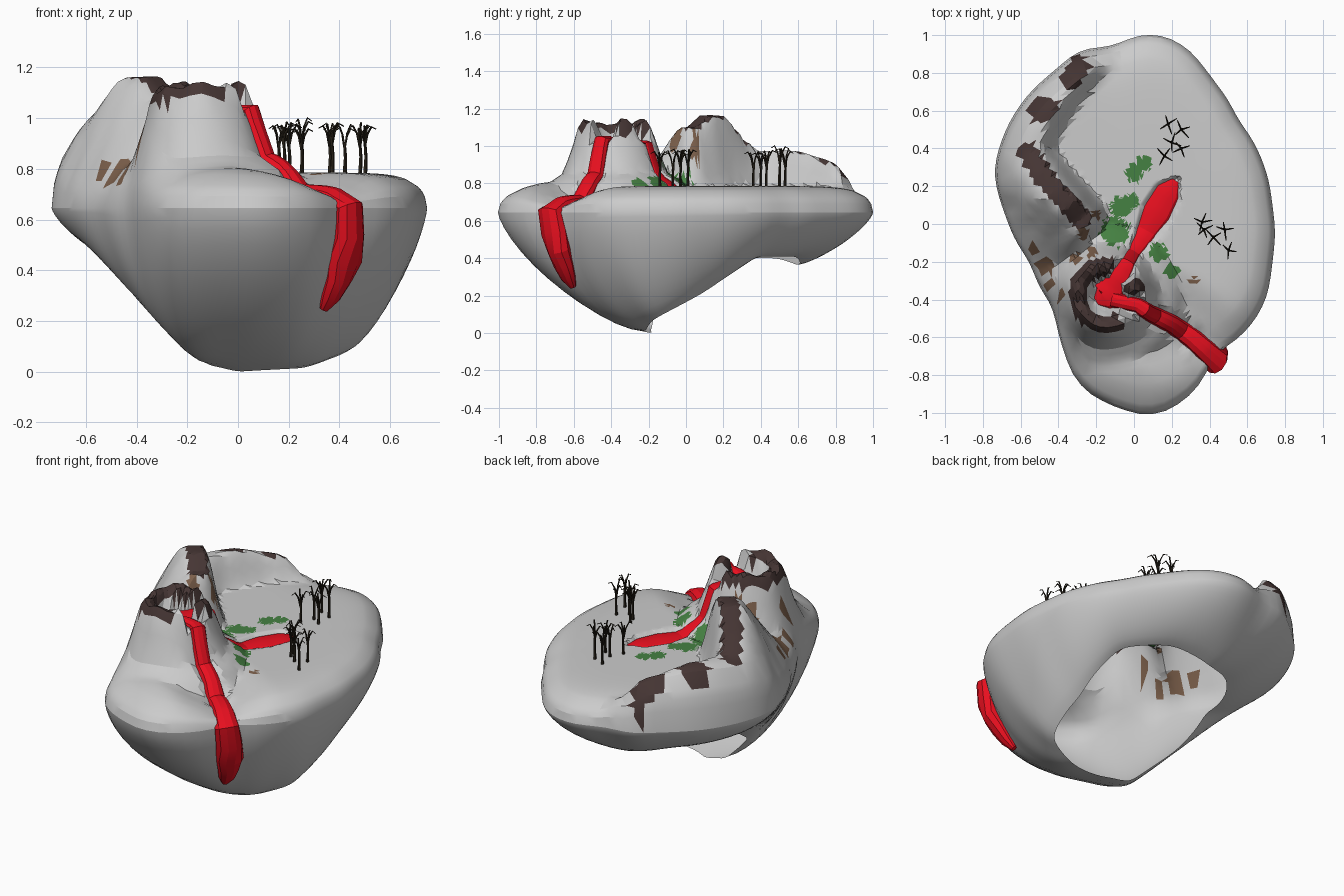
import bpy, bmesh, math, random
from mathutils import Vector

if "Cube" in bpy.data.objects:
    bpy.data.objects.remove(bpy.data.objects["Cube"])

random.seed(4)
CX, CY = 0.03, 0.10            # polar centre of the island
VX, VY = -0.15, -0.38          # crater centre

OUTLINE = [(.1, 1.01), (.26, .95), (.41, .77), (.55, .55), (.68, .33), (.73, .1), (.73, -.2), (.69, -.42),
           (.59, -.57), (.42, -.69), (.34, -.87), (.12, -1.02), (-.1, -.97), (-.3, -.85), (-.37, -.67),
           (-.42, -.45), (-.55, -.2), (-.68, .05), (-.74, .28), (-.69, .47), (-.58, .66), (-.42, .81),
           (-.27, .93), (-.13, .93), (-.03, .98)]
LIP = [(0, -.18, 0), (.27, -.21, .015), (.44, -.16, .08), (.46, .1, .22), (.41, .38, .41), (.21, .58, .41),
       (-.05, .6, .36), (-.25, .48, .4), (-.38, .15, .4), (-.35, -.08, .25), (-.13, -.18, .03)]
RIDGE = [(-.28, .03, 1.1), (-.34, .1, 1.165), (-.42, .18, 1.16), (-.5, .28, 1.04), (-.56, .38, .97),
         (-.52, .52, .98), (-.46, .62, .98), (-.38, .74, .95), (-.29, .84, .93), (-.22, .9, .85)]
CONE = [(0, 1.03), (.09, 1.03), (.115, 1.12), (.17, 1.14), (.195, 1.1), (.235, .98), (.28, .86), (.36, .81), (.46, .7)]
FLOW_E = [(-.12, -.4, .04), (.02, -.43, .04), (.08, -.47, .045), (.2, -.53, .05), (.3, -.6, .055), (.38, -.67, .06)]
FLOW_N = [(-.2, -.41, .02), (-.15, -.38, .085), (-.07, -.27, .05), (-.03, -.2, .035), (0, -.15, .032),
          (.05, -.07, .045), (.12, .06, .075), (.18, .17, .065), (.22, .23, .02)]


def lerp_table(tab, x):
    for (a, va), (b, vb) in zip(tab, tab[1:]):
        if x <= b:
            return va + (vb - va) * (x - a) / (b - a)
    return tab[-1][1]


def ring_table(pts, value):
    t = sorted((math.atan2(p[1] - CY, p[0] - CX), value(p)) for p in pts)
    return [(t[-1][0] - math.tau, t[-1][1])] + t + [(t[0][0] + math.tau, t[0][1])]


def ring(tab, th):
    return sum(lerp_table(tab, math.remainder(th + k * .04, math.tau)) for k in (-2, -1, 0, 1, 2)) / 5


def radius(p):
    return math.hypot(p[0] - CX, p[1] - CY)


T_OUT, T_LIP, T_LIPZ = ring_table(OUTLINE, radius), ring_table(LIP, radius), ring_table(LIP, lambda p: p[2])
RIM = .645


def sstep(a, b, x):
    t = min(1, max(0, (x - a) / (b - a)))
    return t * t * (3 - 2 * t)


def nearest(path, x, y):
    """Distance, foot point and interpolated third value along a path."""
    best = (9, 0, 0, 0)
    for a, b in zip(path, path[1:]):
        dx, dy = b[0] - a[0], b[1] - a[1]
        t = min(1, max(0, ((x - a[0]) * dx + (y - a[1]) * dy) / (dx * dx + dy * dy)))
        qx, qy = a[0] + t * dx, a[1] + t * dy
        d = math.hypot(x - qx, y - qy)
        if d < best[0]:
            best = (d, qx, qy, a[2] + t * (b[2] - a[2]))
    return best


def polar_v(x, y):
    return math.hypot(x - VX, y - VY), math.degrees(math.atan2(y - VY, x - VX))


def in_breach(a):
    return abs(a + 18) < 20 or abs(a - 56) < 18


# Land height: plateau, front lobe, ridge and crater cone
def land(x, y):
    de = nearest(FLOW_E[2:], x, y)[0]
    h = .785 - .07 * (1 - sstep(.02, .3, de)) + .03 * math.exp(-((x + .05) ** 2 + (y + .72) ** 2) / .05)
    d, qx, qy, top = nearest(RIDGE, x, y)
    out = max(0, (radius((x, y)) - radius((qx, qy))) / max(d, 1e-4))
    w = .15 + .28 * min(1, out)
    h += max(0, top - h) * (1 - sstep(.3 * (1 - out), 1, d / w))
    dv, a = polar_v(x, y)
    z = lerp_table(CONE, dv)
    if dv < .21:
        z = min(z, 1.04) if in_breach(a) else z + .012 * math.sin(a * .12) * sstep(.1, .13, dv)
    return max(h, z)


def top_z(x, y, groove=True):
    th = math.atan2(y - CY, x - CX)
    s = min(1, radius((x, y)) / ring(T_OUT, th))
    h = land(x, y)
    if groove:
        for path in (FLOW_E, FLOW_N):
            d, _, _, w = nearest(path, x, y)
            h -= .03 * (1 - sstep(.7, 1.35, d / w))
    n = 9 + 6 * sstep(1.8, 2.1, th)
    return RIM + (h - RIM) * math.sqrt(1 - s ** n)


def under(th, f):
    R, L, lz = ring(T_OUT, th), ring(T_LIP, th), ring(T_LIPZ, th)
    p = 1.38 + .3 * math.exp(-((th + 1.1) / .25) ** 2) + .3 * math.exp(-((th + 2.2) / .3) ** 2)
    z = lz + (RIM - lz) * (1 - (1 - f ** p) ** (1 / p))
    r = L + (R - L) * f
    return CX + r * math.cos(th), CY + r * math.sin(th), z


def make(name, bm, colours):
    bmesh.ops.recalc_face_normals(bm, faces=bm.faces)
    me = bpy.data.meshes.new(name)
    bm.to_mesh(me)
    bm.free()
    ob = bpy.data.objects.new(name, me)
    bpy.context.collection.objects.link(ob)
    for label, c in colours:
        m = bpy.data.materials.get(label) or bpy.data.materials.new(label)
        m.diffuse_color = (*c, 1)
        m.use_nodes = True
        m.node_tree.nodes["Principled BSDF"].inputs["Base Color"].default_value = m.diffuse_color
        me.materials.append(m)
    bpy.ops.object.select_all(action='DESELECT')
    ob.select_set(True)
    bpy.context.view_layer.objects.active = ob
    bpy.ops.object.shade_smooth_by_angle(angle=math.radians(20))


# Island shell, open underneath: top rings then underside rings
N, NT = 100, 34
bm = bmesh.new()
rows = []
for i in range(1, NT + 1):
    s = i / NT if i < NT - 3 else 1 - (1 - i / NT) ** 1.25
    row = []
    for j in range(N):
        th = -math.pi + math.tau * j / N
        r = ring(T_OUT, th) * s
        x, y = CX + r * math.cos(th), CY + r * math.sin(th)
        row.append(bm.verts.new((x, y, top_z(x, y))))
    rows.append(row)
for f in [.99, .96, .91, .84, .76, .67, .57, .46, .35, .23, .11, 0]:
    rows.append([bm.verts.new(under(-math.pi + math.tau * j / N, f)) for j in range(N)])
for a, b in zip(rows, rows[1:]):
    for j in range(N):
        bm.faces.new((a[j], a[j - 1], b[j - 1], b[j]))
c = bm.verts.new((CX, CY, top_z(CX, CY)))
for j in range(N):
    bm.faces.new((c, rows[0][j - 1], rows[0][j]))

# Colour patches: dark rims, grass, bare earth
GRASS = [(-.1, -.04, .08), (-.07, .09, .06), (-.01, .12, .04), (.0, .27, .05), (.05, .32, .045),
         (.13, -.15, .05), (.2, -.25, .04)]
EARTH = [(-.2, .05, .025), (-.27, -.05, .03), (-.22, -.15, .03), (-.31, -.18, .03), (-.47, -.22, .045),
         (-.38, -.38, .03), (-.45, -.32, .03), (-.53, -.13, .03), (.32, -.3, .022)]
CAPS = [RIDGE[0:5], [(-.51, .59, 0), (-.45, .62, 0)], [(-.33, .77, 0), (-.29, .84, 0)]]
bmesh.ops.triangulate(bm, faces=bm.faces)


def hit(spots, x, y):
    return any(math.hypot(x - sx, y - sy) < r * random.uniform(.75, 1.15) for sx, sy, r in spots)


for f in bm.faces:
    x, y, z = f.calc_center_median()
    if z < .69:
        continue
    d, a = polar_v(x, y)
    rim = .1 < d < .205 and z > 1.06 and (5 < a < 32 or a > 72 or a < -60)
    if rim or any(nearest(c, x, y)[0] < .055 for c in CAPS):
        f.material_index = 1
    elif hit(GRASS, x, y):
        f.material_index = 2
    elif hit(EARTH, x, y):
        f.material_index = 3
make("island", bm, [("rock", (.62, .62, .62)), ("dark_rock", (.06, .036, .034)),
                    ("grass", (.06, .22, .055)), ("earth", (.2, .115, .07))])


def tube(bm, pts, radii, flat=1, n=10):
    pts = [Vector(p) for p in pts]
    loops, last = [], None
    for i, p in enumerate(pts):
        t = (pts[min(i + 1, len(pts) - 1)] - pts[max(i - 1, 0)]).normalized()
        side = t.cross(Vector((0, 0, 1)))
        if side.length < .3 and last:
            side = last - t * last.dot(t)
        side = side.normalized() if side.length > .05 else Vector((1, 0, 0))
        if last and side.dot(last) < 0:
            side = -side
        last = side
        up = side.cross(t)
        loops.append([bm.verts.new(p + radii[i] * (side * math.cos(k * math.tau / n) + up * flat * math.sin(k * math.tau / n)))
                      for k in range(n)])
    for a, b in zip(loops, loops[1:]):
        for k in range(n):
            bm.faces.new((a[k - 1], a[k], b[k], b[k - 1]))
    bm.faces.new(loops[0])
    bm.faces.new(loops[-1])


def drape(path, drop):
    pts, rad = [], []
    for a, b in zip(path, path[1:]):
        for k in range(4):
            x, y, r = (a[i] + (b[i] - a[i]) * k / 4 for i in range(3))
            pts.append((x, y, top_z(x, y, False) - drop))
            rad.append(r)
    x, y, r = path[-1]
    return pts + [(x, y, top_z(x, y, False) - drop)], rad + [r]


# Lava streams
RED = [("lava", (.83, .005, .014))]
bm = bmesh.new()
pts, rad = drape(FLOW_E, .018)
for f, th, r in ((1, -1.115, .07), (.97, -1.105, .075), (.91, -1.105, .075), (.84, -1.12, .06),
                 (.76, -1.14, .045), (.69, -1.16, .02)):
    x, y, z = under(th, f)
    pts.append((x + .008, y - .016, z))
    rad.append(r)
tube(bm, pts, rad, .8)
make("lava_fall", bm, RED)
bm = bmesh.new()
tube(bm, *drape(FLOW_N, .02), .25)
make("lava_pool", bm, RED)

# Bare trees in two groves
GROVES = {"back_grove": [(.16, .36), (.2, .43), (.25, .4), (.18, .53), (.25, .5)],
          "right_grove": [(.37, -.03), (.36, .01), (.42, -.07), (.48, -.03), (.5, -.14)]}
for name, spots in GROVES.items():
    bm = bmesh.new()
    for x, y in spots:
        z, h = top_z(x, y), random.uniform(.11, .14)
        tube(bm, [(x, y, z - .02), (x + .004, y, z + h * .5), (x, y + .004, z + h)], [.009, .007, .006], n=5)
        a0 = random.uniform(0, 6)
        for k in range(4):
            a, s = a0 + k * math.pi / 2 + random.uniform(-.4, .4), random.uniform(.8, 1.2)
            tube(bm, [(x + q * s * math.cos(a), y + q * s * math.sin(a), z + h + w * s)
                      for q, w in ((0, -.02), (.012, .035), (.03, .065), (.05, .055))],
                 [.005, .0045, .004, .002], n=4)
    make(name, bm, [("bark", (.02, .015, .009))])
